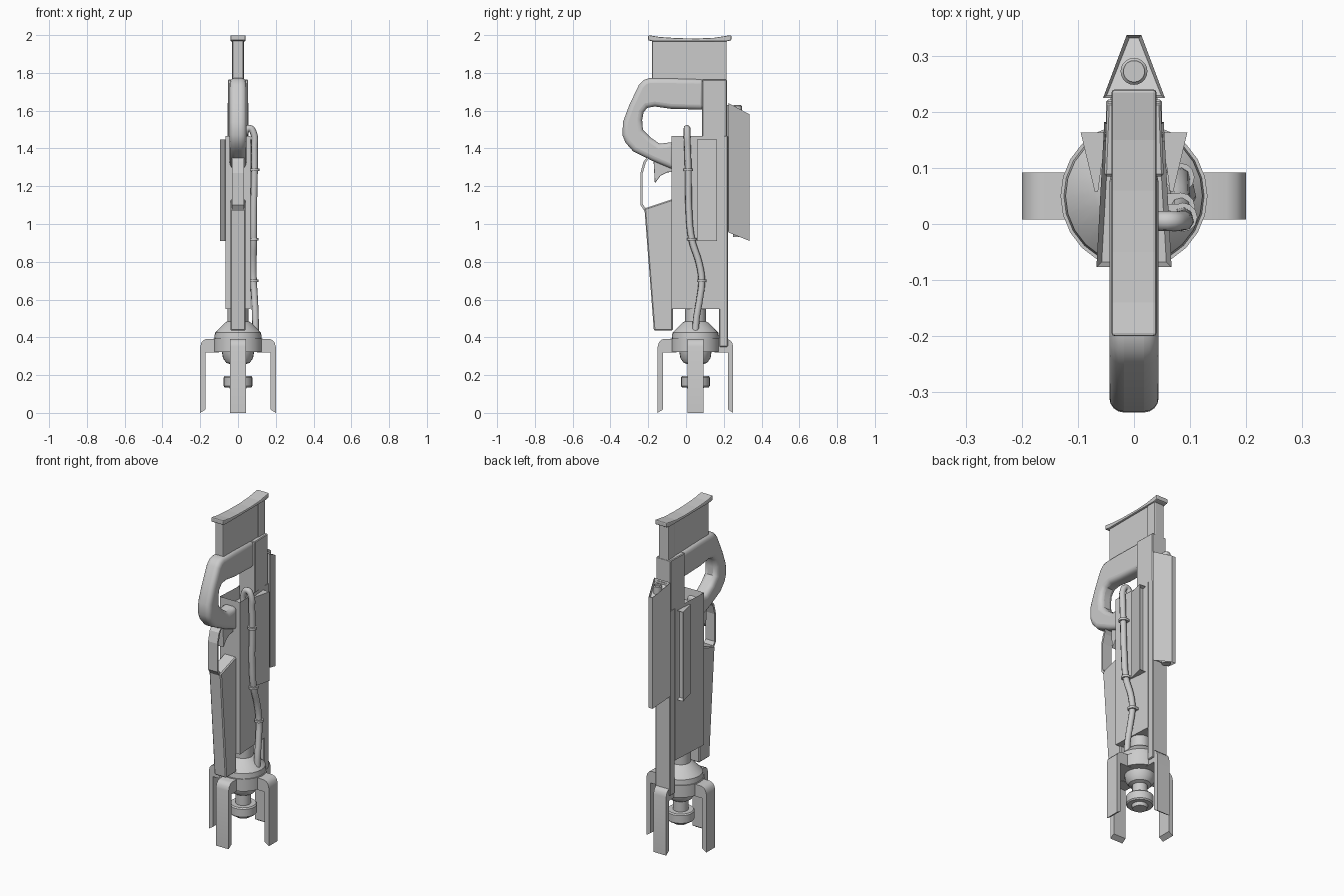
import bpy, bmesh, math
from mathutils import Matrix, Vector

if "Cube" in bpy.data.objects:
    bpy.data.objects.remove(bpy.data.objects["Cube"])


def finish(name, bm, bevel=0, segs=2, smooth=False, limit=40):
    bmesh.ops.recalc_face_normals(bm, faces=bm.faces)
    me = bpy.data.meshes.new(name)
    bm.to_mesh(me)
    bm.free()
    ob = bpy.data.objects.new(name, me)
    bpy.context.collection.objects.link(ob)
    if bevel:
        m = ob.modifiers.new("bevel", 'BEVEL')
        m.width, m.segments = bevel, segs
        m.limit_method, m.angle_limit = 'ANGLE', math.radians(limit)
        m.use_clamp_overlap = False
    if smooth:
        bpy.ops.object.select_all(action='DESELECT')
        ob.select_set(True)
        bpy.context.view_layer.objects.active = ob
        bpy.ops.object.shade_smooth_by_angle(angle=math.radians(35))
    return ob


def prism(pts, axis, lo, hi):
    """Extrude an outline: axis 'x' takes (y, z) points, axis 'z' takes (x, y)."""
    bm = bmesh.new()
    to3 = (lambda p, t: (t, *p)) if axis == 'x' else (lambda p, t: (*p, t))
    a = [bm.verts.new(to3(p, lo)) for p in pts]
    b = [bm.verts.new(to3(p, hi)) for p in pts]
    bm.faces.new(a)
    bm.faces.new(b)
    for i in range(len(pts)):
        j = (i + 1) % len(pts)
        bm.faces.new((a[i], a[j], b[j], b[i]))
    bmesh.ops.recalc_face_normals(bm, faces=bm.faces)
    return bm


def rect(a0, b0, a1, b1):
    return [(a0, b0), (a1, b0), (a1, b1), (a0, b1)]


def recess(bm, direction, inset, depth):
    bm.normal_update()
    d = Vector(direction)
    f = max(bm.faces, key=lambda f: f.normal.dot(d) + 0.001 * f.calc_area())
    bmesh.ops.inset_region(bm, faces=[f], thickness=inset)
    bmesh.ops.translate(bm, verts=f.verts, vec=-d * depth)


def lathe(name, profile, cy, sides=24):
    bm = bmesh.new()
    vs = [bm.verts.new((r, cy, z)) for r, z in profile]
    es = [bm.edges.new(p) for p in zip(vs, vs[1:])]
    bmesh.ops.spin(bm, geom=vs + es, cent=(0, cy, 0), axis=(0, 0, 1),
                   angle=math.tau, steps=sides)
    bmesh.ops.remove_doubles(bm, verts=bm.verts, dist=1e-4)
    return finish(name, bm, smooth=True)


# Shoulder pad with a dished top, and the stock under it
pad = [(-0.20, 2.0), (-0.14, 1.99), (-0.05, 1.984), (0.06, 1.982), (0.15, 1.986),
       (0.24, 2.0), (0.24, 1.972), (0.21, 1.966), (-0.17, 1.966), (-0.20, 1.972)]
finish("shoulder_pad", prism(pad, 'x', -0.04, 0.04), 0.006)
finish("stock", prism(rect(-0.18, 1.75, 0.205, 1.972), 'x', -0.028, 0.028), 0.006)
finish("stock_back_rail", prism(rect(0.15, 1.75, 0.215, 1.97), 'x', -0.033, 0.033), 0.006)

# Upper column and long back rail
finish("upper_column", prism([(-0.053, 0.085), (0.053, 0.085), (0.048, 0.216), (-0.048, 0.216)],
                             'z', 1.38, 1.765), 0.004, 1)
finish("back_rail", prism(rect(-0.05, 0.175, 0.05, 0.222), 'z', 0.35, 1.467), 0.004, 1)

# Main body, hollow at the top
bm = prism([(-0.067, -0.077), (0.067, -0.077), (0.053, 0.182), (-0.053, 0.182)], 'z', 0.55, 1.467)
recess(bm, (0, 0, 1), 0.013, 0.07)
finish("main_body", bm)

# Looped carrying handle
handle = [(0.10, 1.767), (-0.08, 1.772), (-0.195, 1.772), (-0.225, 1.762), (-0.25, 1.735),
          (-0.30, 1.63), (-0.334, 1.54), (-0.336, 1.47), (-0.32, 1.43), (-0.28, 1.385),
          (-0.18, 1.335), (-0.06, 1.285), (-0.06, 1.435), (-0.10, 1.43), (-0.14, 1.425),
          (-0.19, 1.46), (-0.228, 1.50), (-0.232, 1.55), (-0.225, 1.59),
          (-0.205, 1.615), (-0.165, 1.622), (-0.08, 1.61), (0.10, 1.605)]
finish("handle", prism(handle, 'x', -0.044, 0.044), 0.026, 4, True, 60)

# Trigger, guard and front blade
trigger = [(-0.172, 1.34), (-0.06, 1.30), (-0.06, 1.277), (-0.10, 1.273),
           (-0.135, 1.255), (-0.165, 1.215)]
finish("trigger", prism(trigger, 'x', -0.02, 0.02), 0.004)
guard = [(-0.20, 1.36), (-0.225, 1.33), (-0.241, 1.27), (-0.241, 1.10), (-0.22, 1.07),
         (-0.16, 1.08), (-0.16, 1.095), (-0.215, 1.085), (-0.229, 1.105), (-0.229, 1.27),
         (-0.213, 1.325), (-0.19, 1.36)]
finish("trigger_guard", prism(guard, 'x', -0.031, 0.031))
blade = [(-0.22, 1.082), (-0.07, 1.132), (-0.07, 0.435), (-0.17, 0.435)]
finish("front_blade", prism(blade, 'x', -0.04, 0.04), 0.006, 1)

# Wedge panels on both sides of the body
for side, s in (("left", -1), ("right", 1)):
    bm = prism([(s * 0.095, 0.163), (s * 0.05, 0.163), (s * 0.064, 0.058), (s * 0.07, 0.058)],
               'z', 0.91, 1.447)
    recess(bm, (0, 1, 0), 0.01, 0.02)
    finish("side_wedge_" + side, bm)

# Rear cell case, ends cut at a slope, with a tube through it
bm = prism([(-0.055, 0.225), (0.055, 0.225), (0.013, 0.337), (-0.013, 0.337)], 'z', 0, 1)
for v in bm.verts:
    t = (v.co.y - 0.225) / 0.112
    v.co.z = 1.64 - 0.06 * t if v.co.z > 0.5 else 0.955 - 0.045 * t
recess(bm, (0, 0, 1), 0.008, 0.02)
recess(bm, (0, 0, -1), 0.008, 0.02)
finish("rear_case", bm)
lathe("rear_tube", [(0, 0.93), (0.024, 0.93), (0.024, 1.625), (0.019, 1.63),
                    (0.019, 1.62), (0, 1.62)], 0.272, 20)
finish("rear_mount", prism(rect(-0.03, 0.21, 0.03, 0.23), 'z', 0.96, 1.63))

# Turned nose: neck, cone, collar and lower plunger
AX = 0.05
lathe("nose_cone", [(0, 0.57), (0.055, 0.57), (0.055, 0.485), (0.07, 0.477), (0.122, 0.425),
                    (0.125, 0.395), (0.131, 0.395), (0.131, 0.322), (0.085, 0.322),
                    (0.08, 0.29), (0.062, 0.265), (0.042, 0.258), (0.042, 0.195),
                    (0.07, 0.195), (0.076, 0.188), (0.076, 0.142), (0.07, 0.135),
                    (0.045, 0.135), (0.04, 0.115), (0, 0.115)], AX)

# Four claw legs
leg = [(0.10, 0.392), (0.165, 0.392), (0.182, 0.386), (0.194, 0.372), (0.20, 0.35),
       (0.20, 0.0), (0.172, 0.018), (0.172, 0.32), (0.10, 0.32)]
for i in range(4):
    bm = prism(leg, 'x', -0.042, 0.042)
    bmesh.ops.transform(bm, verts=bm.verts, matrix=Matrix.Translation((0, AX, 0))
                        @ Matrix.Rotation(i * math.pi / 2, 4, 'Z'))
    finish(f"claw_leg_{i + 1}", bm, smooth=True)

# Hose from the body top down to the nose, on the right side
path = [(0.03, 0.01, 1.40), (0.035, 0.006, 1.48), (0.06, 0.005, 1.507), (0.083, 0.005, 1.48),
        (0.087, 0.008, 1.40), (0.087, 0.012, 1.28), (0.083, 0.015, 1.08), (0.083, 0.03, 0.92),
        (0.081, 0.07, 0.79), (0.082, 0.083, 0.70), (0.088, 0.072, 0.60), (0.092, 0.055, 0.50),
        (0.093, 0.05, 0.43)]
cu = bpy.data.curves.new("hose", 'CURVE')
cu.dimensions = '3D'
cu.bevel_depth, cu.bevel_resolution, cu.resolution_u = 0.018, 2, 5
cu.use_fill_caps = True
sp = cu.splines.new('BEZIER')
sp.bezier_points.add(len(path) - 1)
for p, co in zip(sp.bezier_points, path):
    p.co = co
    p.handle_left_type = p.handle_right_type = 'AUTO'
bpy.context.collection.objects.link(bpy.data.objects.new("hose", cu))

# Hose clips with a tab back to the body
for i, (x, y, z) in enumerate([(0.087, 0.012, 1.287), (0.083, 0.03, 0.92), (0.082, 0.083, 0.70)]):
    bm = bmesh.new()
    bmesh.ops.create_cone(bm, cap_ends=True, segments=12, radius1=0.026, radius2=0.026,
                          depth=0.014, matrix=Matrix.Translation((x, y, z)))
    finish(f"hose_clip_{i + 1}", bm, smooth=True)
    finish(f"clip_tab_{i + 1}", prism(rect(0.04, y + 0.012, x, y + 0.024), 'z', z - 0.006, z + 0.006))
